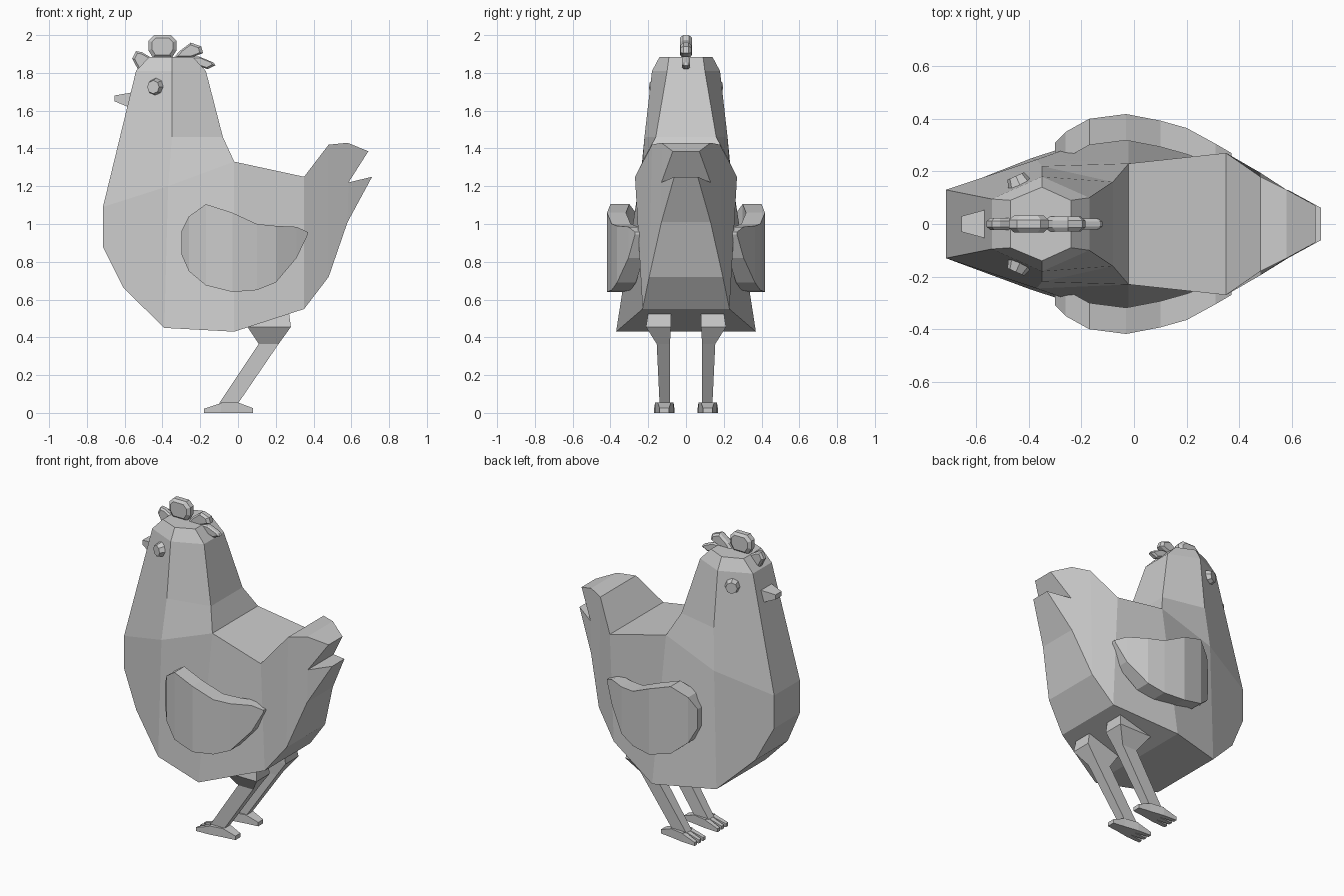
import bpy, bmesh, math
from mathutils import Matrix

if "Cube" in bpy.data.objects:
    bpy.data.objects.remove(bpy.data.objects["Cube"])


def finish(name, bm, mirror=False):
    bmesh.ops.recalc_face_normals(bm, faces=bm.faces)
    me = bpy.data.meshes.new(name)
    bm.to_mesh(me)
    bm.free()
    ob = bpy.data.objects.new(name, me)
    bpy.context.collection.objects.link(ob)
    if mirror:
        m = ob.modifiers.new("mirror", 'MIRROR')
        m.use_axis = (False, True, False)
        m.use_mirror_merge = False
    return ob


def loft(bm, rings):
    rows = [[bm.verts.new(p) for p in r] for r in rings]
    n = len(rows[0])
    for a, b in zip(rows, rows[1:]):
        for i in range(n):
            j = (i + 1) % n
            bm.faces.new((a[i], a[j], b[j], b[i]))
    bm.faces.new(rows[0])
    bm.faces.new(rows[-1])


def ring_x(x, y0, y1, z0, z1):
    return [(x, y0, z0), (x, y1, z0), (x, y1, z1), (x, y0, z1)]


def ring_z(z, x0, x1, y0, y1):
    return [(x0, y0, z), (x1, y0, z), (x1, y1, z), (x0, y1, z)]


# Body, neck, head and forked tail: one side's corners as (x, half width, z)
P = {
    'f0': (-.47, .09, 1.885), 'f1': (-.54, .095, 1.81), 'f2': (-.715, .13, 1.09),
    'f3': (-.715, .13, .88), 'f4': (-.605, .165, .66), 'c': (-.39, .25, .45),
    'm0': (-.35, .14, 1.885), 'm1': (-.35, .18, 1.81), 'm2': (-.35, .22, 1.46),
    'm3': (-.37, .245, 1.2),
    'b0': (-.24, .09, 1.885), 'b1': (-.17, .10, 1.81), 'b2': (-.08, .16, 1.46),
    'b3': (-.02, .23, 1.33), 'b4': (-.02, .37, .43),
    'd0': (.35, .27, 1.25), 'd1': (.35, .23, .55),
    'e0': (.48, .18, 1.42), 'e1': (.48, .195, .72),
    'g0': (.58, .13, 1.43), 'n': (.585, .13, 1.22), 'g1': (.58, .13, 1.01),
    'h0': (.69, .07, 1.385), 'h1': (.71, .062, 1.25),
}
SIDE = ["f0 m0 b0", "f0 f1 m1 m0", "m0 m1 b1 b0", "f1 f2 m3 m2 m1", "m1 m2 b2 b1",
        "m2 m3 b3 b2", "f2 f3 f4 c m3", "m3 c b4 b3", "b3 b4 d1 d0", "d0 d1 e1 e0",
        "e0 e1 g1 n g0", "g0 n h0", "n g1 h1"]
LOOP = "f0 b0 b1 b2 b3 d0 e0 g0 h0 n h1 g1 e1 d1 b4 c f4 f3 f2 f1".split()
bm = bmesh.new()
L = {k: bm.verts.new(p) for k, p in P.items()}
R = {k: bm.verts.new((x, -y, z)) for k, (x, y, z) in P.items()}
for f in SIDE:
    for S in (L, R):
        bm.faces.new([S[k] for k in f.split()])
for a, b in zip(LOOP, LOOP[1:] + LOOP[:1]):
    bm.faces.new((L[a], L[b], R[b], R[a]))
finish("body", bm)

# Wings: curved plates lofted along x (x, top, bottom, outer y, thickness)
bm = bmesh.new()
W = [(-.3, .96, .84, .31, .08), (-.26, 1.04, .75, .35, .1), (-.17, 1.105, .675, .4, .1),
     (-.03, 1.06, .64, .418, .1), (.1, 1.0, .65, .393, .1), (.2, .99, .69, .365, .1),
     (.31, .985, .82, .305, .08), (.37, .957, .945, .27, .03)]
loft(bm, [ring_x(x, y - t, y, b, a) for x, a, b, y, t in W])
finish("wings", bm, True)

# Legs: thigh tapering into a slanted shin
bm = bmesh.new()
loft(bm, [ring_z(.53, .05, .27, .08, .2), ring_z(.455, .05, .28, .08, .212),
          ring_z(.365, .11, .215, .085, .155), ring_z(.05, -.1, 0, .085, .14)])
finish("legs", bm, True)

# Feet: heel and sole with three front toes
bm = bmesh.new()
loft(bm, [ring_x(.08, .09, .14, 0, .025), ring_x(0, .08, .15, 0, .055),
          ring_x(-.09, .065, .165, 0, .055)])
for k in (-1, 0, 1):
    y, t = .115 + k * .033, .115 + k * .042
    loft(bm, [ring_x(-.085, y - .016, y + .016, 0, .053),
              ring_x(-.18, t - .012, t + .012, 0, .022)])
finish("feet", bm, True)

# Beak
bm = bmesh.new()
loft(bm, [ring_x(-.5, -.055, .055, 1.6, 1.7), ring_x(-.57, -.053, .053, 1.615, 1.695),
          ring_x(-.655, -.03, .03, 1.65, 1.68)])
finish("beak", bm)

# Eyes: short tapered studs set square to the slanted cheeks
bm = bmesh.new()
turn = Matrix.Rotation(math.radians(24), 4, 'Z') @ Matrix.Rotation(math.radians(-90), 4, 'X')
bmesh.ops.create_cone(bm, cap_ends=True, segments=8, radius1=.055, radius2=.035, depth=.06,
                      matrix=Matrix.Translation((-.437, .155, 1.725)) @ turn)
finish("eyes", bm, True)

# Comb: four bevelled lobes
LOBES = [
    ([(-.475, 1.92), (-.475, 1.97), (-.445, 2), (-.355, 2), (-.325, 1.97), (-.325, 1.92),
      (-.35, 1.88), (-.45, 1.88)], .032),
    ([(-.56, 1.875), (-.54, 1.915), (-.51, 1.91), (-.45, 1.875), (-.47, 1.84), (-.525, 1.81)], .022),
    ([(-.34, 1.88), (-.31, 1.915), (-.25, 1.96), (-.195, 1.94), (-.185, 1.905), (-.25, 1.88)], .028),
    ([(-.26, 1.885), (-.21, 1.888), (-.13, 1.855), (-.12, 1.84), (-.16, 1.82), (-.22, 1.84)], .02),
]
bm = bmesh.new()
for pts, w in LOBES:
    cx = sum(p[0] for p in pts) / len(pts)
    cz = sum(p[1] for p in pts) / len(pts)
    loft(bm, [[(cx + (x - cx) * s, y, cz + (z - cz) * s) for x, z in pts]
              for y, s in ((-w, .75), (-w * .5, 1), (w * .5, 1), (w, .75))])
finish("comb", bm)
